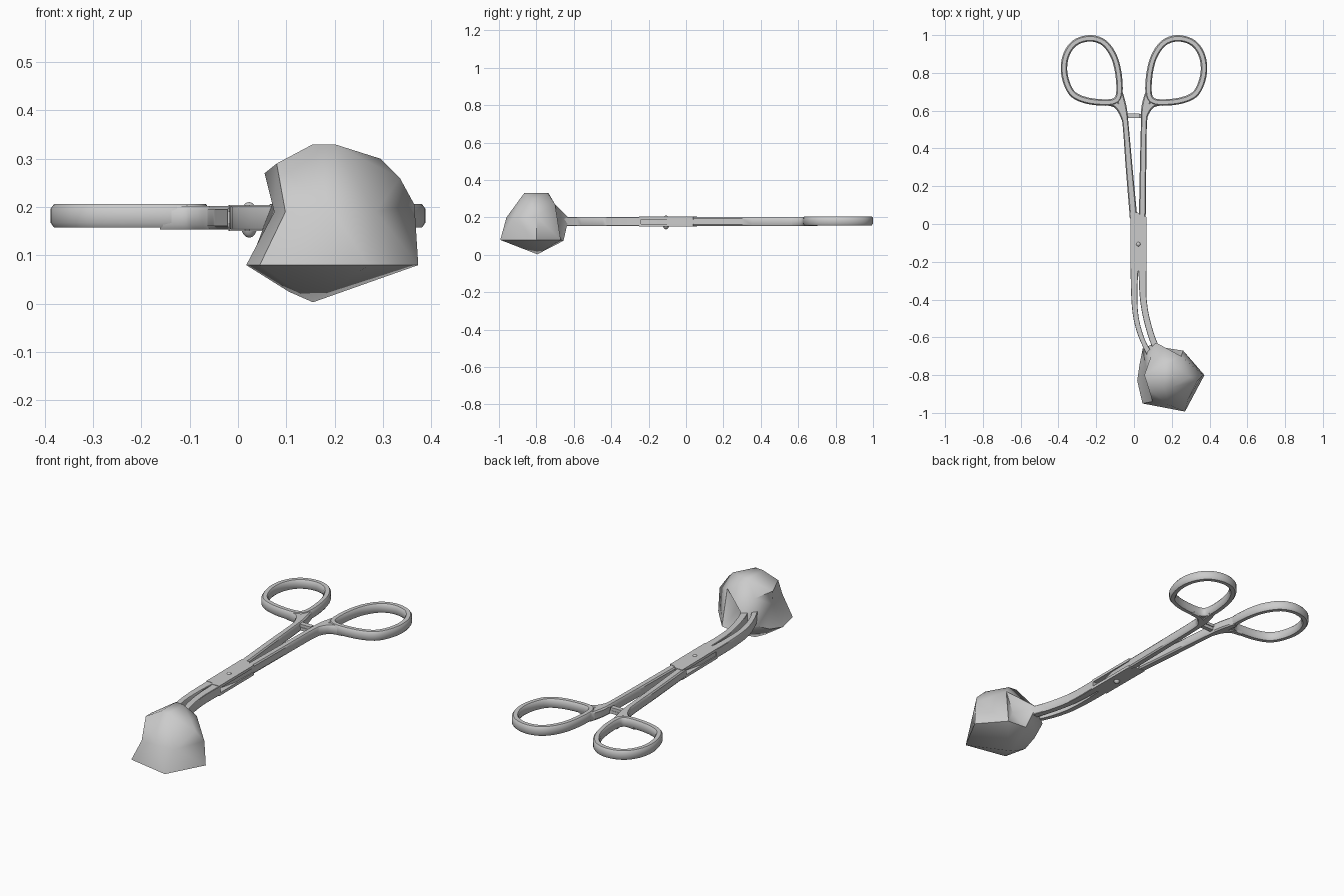
import bpy, bmesh, math
from mathutils import Vector

if "Cube" in bpy.data.objects:
    bpy.data.objects.remove(bpy.data.objects["Cube"])

ZC, HALF = 0.178, 0.024


def finish(name, bm, angle=35):
    bmesh.ops.recalc_face_normals(bm, faces=bm.faces)
    me = bpy.data.meshes.new(name)
    bm.to_mesh(me)
    bm.free()
    ob = bpy.data.objects.new(name, me)
    bpy.context.collection.objects.link(ob)
    bpy.context.view_layer.objects.active = ob
    bpy.ops.object.select_all(action='DESELECT')
    ob.select_set(True)
    bpy.ops.object.shade_smooth_by_angle(angle=math.radians(angle))
    return ob


def spline(pts, closed, n=5):
    """Catmull-Rom through (x, y, width) points."""
    p = [Vector(q) for q in pts]
    m = len(p)
    get = (lambda i: p[i % m]) if closed else (lambda i: p[max(0, min(m - 1, i))])
    out = []
    for i in range(m if closed else m - 1):
        a, b, c, d = get(i - 1), get(i), get(i + 1), get(i + 2)
        for k in range(n):
            t = k / n
            out.append(0.5 * (2 * b + (c - a) * t + (2 * a - 5 * b + 4 * c - d) * t * t
                              + (3 * b - a - 3 * c + d) * t ** 3))
    return out if closed else out + [p[-1]]


def sweep(name, pts, closed=False, half=HALF, bevel=0.2, zc=ZC):
    """Flat bar with chamfered edges following a path in plan."""
    path = spline(pts, closed)
    m = len(path)
    b = 1 - bevel
    prof = [(1, -b), (1, b), (b, 1), (-b, 1), (-1, b), (-1, -b), (-b, -1), (b, -1)]
    bm = bmesh.new()
    rings = []
    for i, q in enumerate(path):
        nxt = path[(i + 1) % m] if closed else path[min(i + 1, m - 1)]
        prv = path[i - 1] if closed else path[max(i - 1, 0)]
        t = (nxt - prv).xy.normalized()
        nx, ny, w = -t.y, t.x, q.z / 2
        rings.append([bm.verts.new((q.x + nx * u * w, q.y + ny * u * w, zc + v * half))
                      for u, v in prof])
    for i in range(m if closed else m - 1):
        r, s = rings[i], rings[(i + 1) % m]
        for k in range(8):
            bm.faces.new((r[k], r[(k + 1) % 8], s[(k + 1) % 8], s[k]))
    if not closed:
        bm.faces.new(rings[0])
        bm.faces.new(rings[-1])
    return finish(name, bm, 50 if bevel > 0.3 else 35)


def plate(name, outline, z0, z1):
    bm = bmesh.new()
    f = bm.faces.new([bm.verts.new((x, y, z0)) for x, y in outline])
    ext = bmesh.ops.extrude_face_region(bm, geom=[f])
    bmesh.ops.translate(bm, vec=(0, 0, z1 - z0),
                        verts=[v for v in ext['geom'] if isinstance(v, bmesh.types.BMVert)])
    return finish(name, bm)


# finger rings with webs to the shanks
ring = [(0.235, 0.983), (0.315, 0.957), (0.362, 0.885), (0.368, 0.79), (0.33, 0.695),
        (0.255, 0.655), (0.15, 0.643), (0.095, 0.655), (0.077, 0.70), (0.083, 0.80),
        (0.108, 0.89), (0.16, 0.96)]
for side, s in (("right", 1), ("left", -1)):
    sweep(side + "_finger_ring", [(x * s, y, 0.034) for x, y in ring], True, 0.024, 0.4, 0.182)
    sweep(side + "_ring_web", [(s * 0.052, 0.55, 0.024), (s * 0.068, 0.60, 0.036),
                               (s * 0.10, 0.635, 0.036), (s * 0.16, 0.645, 0.03)], bevel=0.4)

# shanks
sweep("right_shank", [(0.077, 0.70, 0.032), (0.062, 0.62, 0.045), (0.053, 0.54, 0.032),
                      (0.048, 0.3, 0.034), (0.044, 0.03, 0.036)], bevel=0.3)
sweep("left_shank", [(-0.077, 0.70, 0.032), (-0.062, 0.62, 0.045), (-0.046, 0.54, 0.032),
                     (-0.026, 0.3, 0.036), (-0.002, 0.03, 0.04)], bevel=0.3)

# ratchet bars between the shanks
plate("ratchet_upper", [(-0.045, 0.56), (0.03, 0.56), (0.03, 0.585), (-0.045, 0.585)], 0.18, 0.195)
plate("ratchet_lower", [(-0.03, 0.56), (0.05, 0.56), (0.05, 0.583), (-0.03, 0.583)], 0.162, 0.178)

# slotted box joint with the inner arm running through it
box = [(-0.02, 0.06), (0.02, 0.06), (0.035, 0.047), (0.065, 0.038), (0.066, -0.25),
       (0.024, -0.25), (0.015, -0.237), (-0.018, -0.235)]
plate("joint_upper_plate", box, 0.19, 0.204)
plate("joint_lower_plate", box, 0.151, 0.166)
plate("joint_inner_arm", [(0.028, 0.06), (0.061, 0.06), (0.058, -0.1), (0.022, -0.26),
                          (-0.014, -0.26), (-0.012, -0.1)], 0.166, 0.19)

# rivet with a domed head on each face
bm = bmesh.new()
bmesh.ops.create_uvsphere(bm, u_segments=20, v_segments=10, radius=1)
for v in bm.verts:
    v.co = (0.023 + v.co.x * 0.02, -0.107 + v.co.y * 0.02, 0.1735 + v.co.z * 0.037)
finish("rivet", bm, 60)

# curved jaws
sweep("right_jaw", [(0.045, -0.24, 0.042), (0.048, -0.38, 0.036), (0.064, -0.49, 0.033),
                    (0.098, -0.61, 0.034), (0.14, -0.70, 0.034)], bevel=0.1)
sweep("left_jaw", [(0.003, -0.23, 0.041), (0.001, -0.35, 0.034), (0.007, -0.47, 0.029),
                   (0.026, -0.56, 0.027), (0.054, -0.635, 0.025), (0.09, -0.70, 0.03)], bevel=0.1)

# folded swab: corner points skinned around a centre, keeping hollows
corners = [(0.155, -0.86, 0.33), (0.2, -0.865, 0.33), (0.2, -0.74, 0.33), (0.155, -0.735, 0.33),
           (0.295, -0.81, 0.30), (0.335, -0.83, 0.26), (0.365, -0.80, 0.205), (0.373, -0.80, 0.08),
           (0.27, -0.993, 0.08), (0.155, -0.795, 0.003), (0.105, -0.81, 0.025),
           (0.045, -0.95, 0.08), (0.017, -0.83, 0.08), (0.03, -0.74, 0.10), (0.046, -0.66, 0.14),
           (0.055, -0.80, 0.27), (0.08, -0.88, 0.29), (0.098, -0.94, 0.19), (0.075, -0.82, 0.19),
           (0.19, -0.96, 0.20), (0.25, -0.70, 0.27), (0.26, -0.67, 0.08), (0.16, -0.655, 0.075),
           (0.19, -0.72, 0.175), (0.115, -0.627, 0.198), (0.09, -0.70, 0.26), (0.285, -0.93, 0.19)]
centre = Vector((0.175, -0.81, 0.175))
bm = bmesh.new()
target = {}
for c in corners:
    v = bm.verts.new((Vector(c) - centre).normalized())
    target[v] = Vector(c)
bmesh.ops.convex_hull(bm, input=list(bm.verts))
for v, c in target.items():
    if v.is_valid:
        v.co = c
finish("swab", bm, 62)
